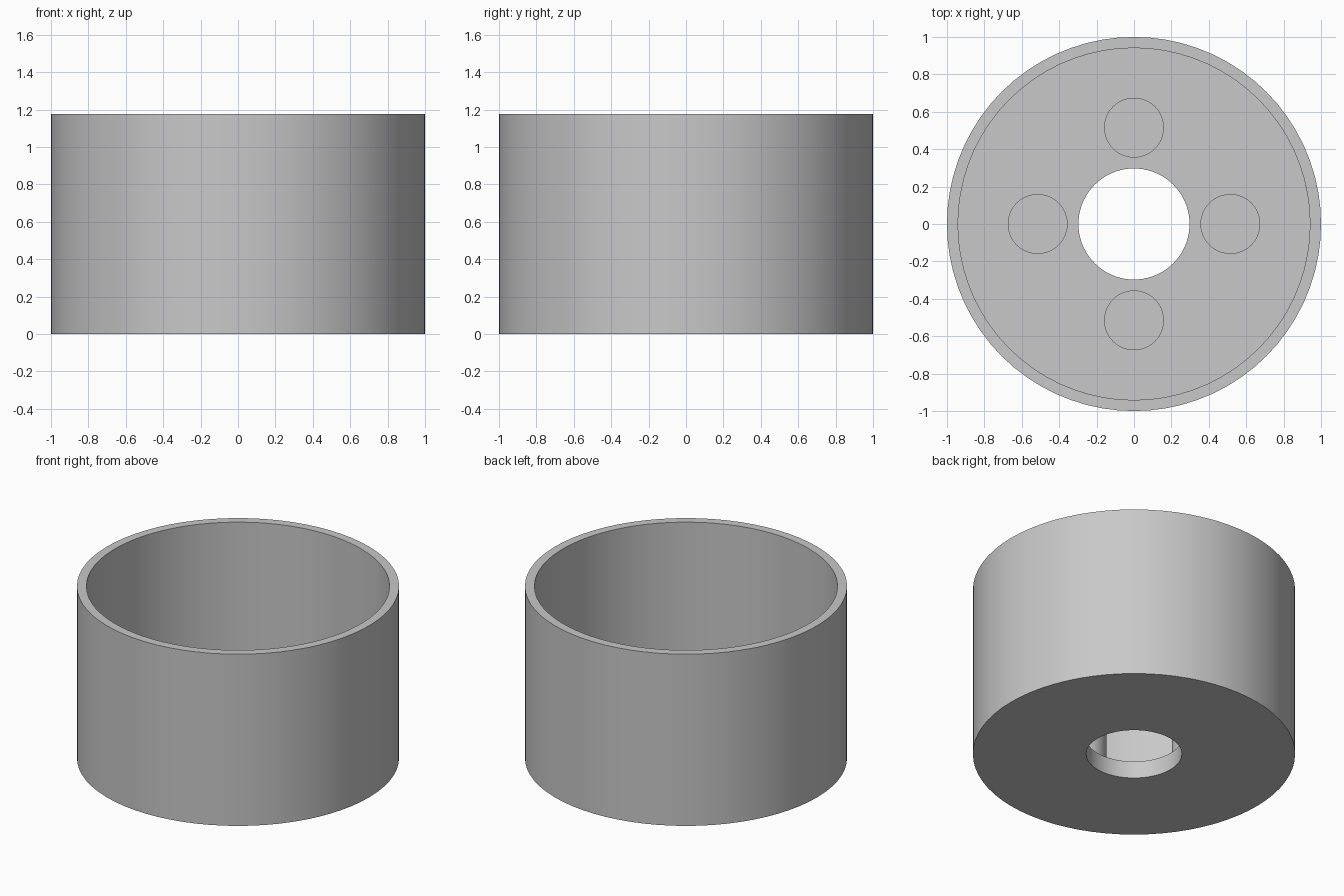
import bpy
import bmesh
import math

cube = bpy.data.objects.get("Cube")
if cube:
    bpy.data.objects.remove(cube, do_unlink=True)

HEIGHT, FLOOR, PEG_TOP = 1.176, 0.118, 0.43
OUTER, INNER, HOLE = 1.0, 0.941, 0.297
PEG_RADIUS, PEG_RING = 0.16, 0.515

grey = bpy.data.materials.new("light grey")
grey.use_nodes = True
colour = (0.58, 0.58, 0.58, 1)
grey.diffuse_color = colour
grey.node_tree.nodes["Principled BSDF"].inputs["Base Color"].default_value = colour


def finish(obj):
    obj.data.materials.clear()
    obj.data.materials.append(grey)
    bpy.ops.object.select_all(action="DESELECT")
    obj.select_set(True)
    bpy.context.view_layer.objects.active = obj
    bpy.ops.object.shade_smooth_by_angle(angle=math.radians(30))


def lathe(name, profile, steps):
    """Spin a closed (radius, height) profile around the z axis."""
    bm = bmesh.new()
    verts = [bm.verts.new((r, 0, z)) for r, z in profile]
    edges = [bm.edges.new((a, b)) for a, b in zip(verts, verts[1:] + verts[:1])]
    bmesh.ops.spin(bm, geom=verts + edges, cent=(0, 0, 0), axis=(0, 0, 1),
                   angle=math.tau, steps=steps)
    bmesh.ops.remove_doubles(bm, verts=bm.verts, dist=0.0005)
    bmesh.ops.recalc_face_normals(bm, faces=bm.faces)
    mesh = bpy.data.meshes.new(name)
    bm.to_mesh(mesh)
    bm.free()
    obj = bpy.data.objects.new(name, mesh)
    bpy.context.collection.objects.link(obj)
    finish(obj)


# Open cup: thin wall and a floor with a round centre hole
lathe("cup", [(HOLE, 0), (OUTER, 0), (OUTER, HEIGHT), (INNER, HEIGHT),
              (INNER, FLOOR), (HOLE, FLOOR)], 72)

# Four round pegs standing on the floor around the hole
for i, side in enumerate(("left", "back", "right", "front")):
    angle = i * math.pi / 2
    base = FLOOR - 0.02
    bpy.ops.mesh.primitive_cylinder_add(
        vertices=48, radius=PEG_RADIUS, depth=PEG_TOP - base,
        location=(PEG_RING * math.cos(angle), PEG_RING * math.sin(angle),
                  (PEG_TOP + base) / 2))
    peg = bpy.context.object
    peg.name = side + "_peg"
    finish(peg)
